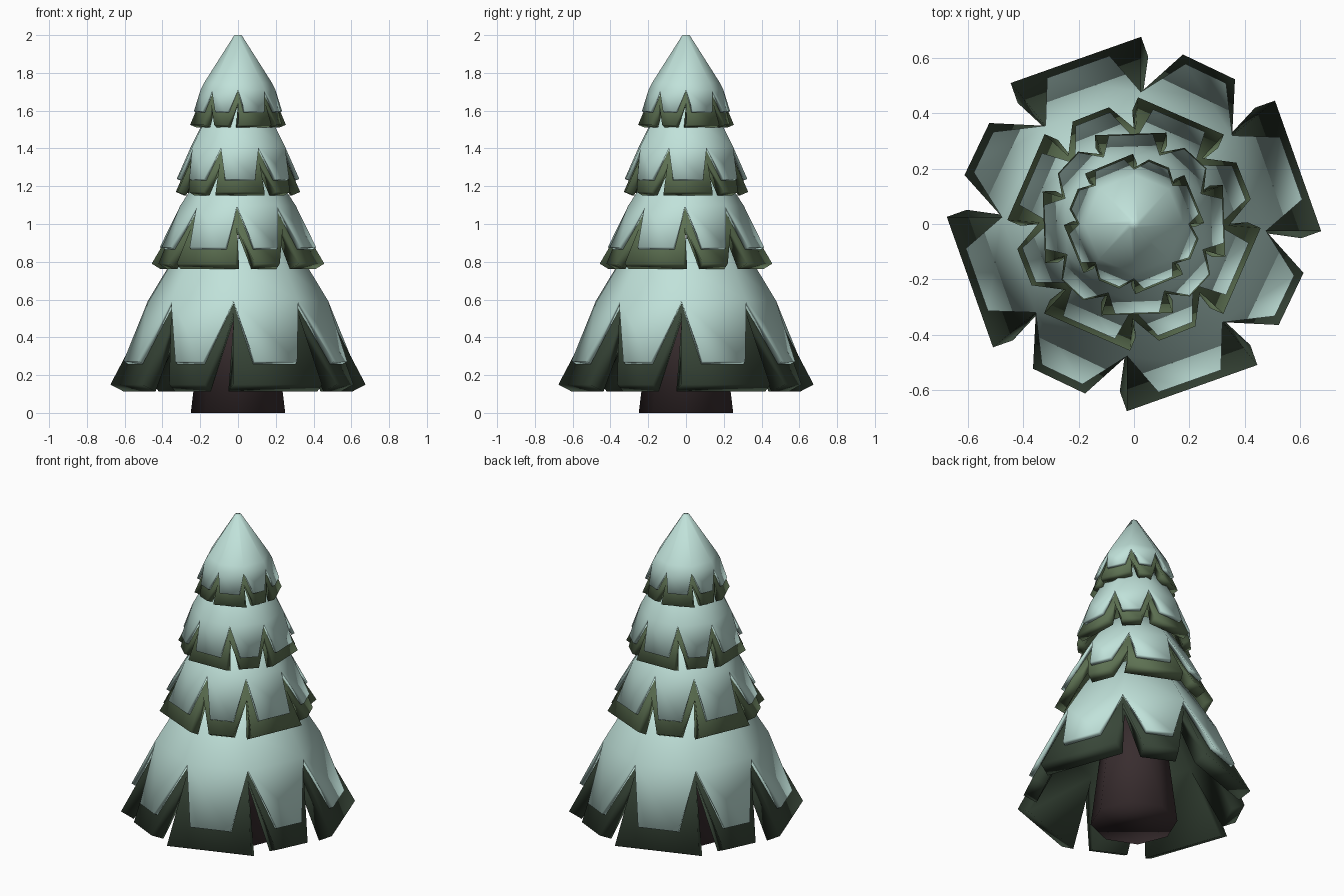
import bpy, math

if "Cube" in bpy.data.objects:
    bpy.data.objects.remove(bpy.data.objects["Cube"])


def material(name, rgb):
    m = bpy.data.materials.new(name)
    m.diffuse_color = (*rgb, 1)
    m.use_nodes = True
    m.node_tree.nodes["Principled BSDF"].inputs["Base Color"].default_value = m.diffuse_color
    return m


SNOW = material("snow", (0.53, 0.76, 0.70))
DARK = material("dark_green", (0.04, 0.062, 0.04))
GREEN = material("mid_green", (0.11, 0.165, 0.085))
BARK = material("bark", (0.04, 0.026, 0.028))


def finish(obj, mat, thickness=None, offset=-1):
    """Colour, optionally thicken, and smooth an object."""
    obj.data.materials.append(mat)
    bpy.ops.object.select_all(action='DESELECT')
    bpy.context.view_layer.objects.active = obj
    obj.select_set(True)
    if thickness:
        mod = obj.modifiers.new("thickness", 'SOLIDIFY')
        mod.thickness = thickness
        mod.offset = offset
        bpy.ops.object.modifier_apply(modifier=mod.name)
    bpy.ops.object.shade_smooth()


def skirt(name, mat, phi, rings, wide_parity, wide, narrow, thickness, offset, grow=0.0):
    """Capped octagonal cone; the last ring is cut into eight tapering flaps,
    alternately wide and narrow (values are the share of the side trimmed off)."""
    def point(k, z, r):
        t = math.radians(phi + 45 * k)
        return ((r + grow) * math.sin(t), -(r + grow) * math.cos(t), z)

    verts, faces = [], []
    for z, r in rings[:-1]:
        verts += [point(k, z, r) for k in range(8)]
    faces.append(tuple(range(8)))
    for i in range(len(rings) - 2):
        for k in range(8):
            n = (k + 1) % 8
            a, b = i * 8, (i + 1) * 8
            faces.append((a + k, b + k, b + n, a + n))
    base = (len(rings) - 2) * 8
    z, r = rings[-1]
    for k in range(8):
        p, q = point(k, z, r), point(k + 1, z, r)
        trim = wide if k % 2 == wide_parity else narrow
        i = len(verts)
        for f in (trim, 1 - trim):
            verts.append(tuple(u + (v - u) * f for u, v in zip(p, q)))
        faces.append((base + k, i, i + 1, base + (k + 1) % 8))
    mesh = bpy.data.meshes.new(name)
    mesh.from_pydata(verts, [], faces)
    obj = bpy.data.objects.new(name, mesh)
    bpy.context.collection.objects.link(obj)
    finish(obj, mat, thickness, offset)


def on_slope(upper, lower, z):
    """Ring at height z on the straight slope between two rings."""
    (z0, r0), (z1, r1) = upper, lower
    return (z, r0 + (r1 - r0) * (z0 - z) / (z0 - z1))


# Tiers from bottom to top: colour, turn, wide parity, rings (z, r),
# snow edge z, drop of the green notch, snow trims, branch and snow thickness
TIERS = [
    (DARK, -3, 0, [(0.90, 0.25), (0.77, 0.335), (0.58, 0.45), (0.15, 0.68)],
     0.26, 0.05, (0.25, 0.33), 0.085, 0.028),
    (GREEN, -1, 1, [(1.25, 0.18), (1.15, 0.24), (1.085, 0.282), (0.79, 0.46)],
     0.865, 0.10, (0.18, 0.29), 0.06, 0.024),
    (GREEN, -20.5, 0, [(1.60, 0.13), (1.51, 0.185), (1.40, 0.243), (1.17, 0.352)],
     1.23, 0.07, (0.18, 0.29), 0.05, 0.022),
    (GREEN, 0, 0, [(1.985, 0.006), (1.74, 0.160), (1.705, 0.178), (1.525, 0.255)],
     1.59, 0.06, (0.18, 0.29), 0.04, 0.018),
]

for n, (mat, phi, parity, rings, snow_z, drop, trims, thick, snow_thick) in enumerate(TIERS, 1):
    notch, rim = rings[-2:]
    # green branches, cut less deeply than the snow
    deep = on_slope(notch, rim, notch[0] - drop)
    skirt(f"branches_{n}", mat, phi, rings[:-2] + [deep, rim], parity, 0.02, 0.30, thick, -1)
    # snow layer follows the same slope but ends higher
    skirt(f"snow_{n}", SNOW, phi, rings[:-1] + [on_slope(notch, rim, snow_z)], parity,
          *trims, snow_thick, 1, 0.003)

# Trunk
bpy.ops.mesh.primitive_cone_add(vertices=8, radius1=0.25, radius2=0.16, depth=0.75,
                                location=(0, 0, 0.375))
trunk = bpy.context.object
trunk.name = "trunk"
finish(trunk, BARK)
